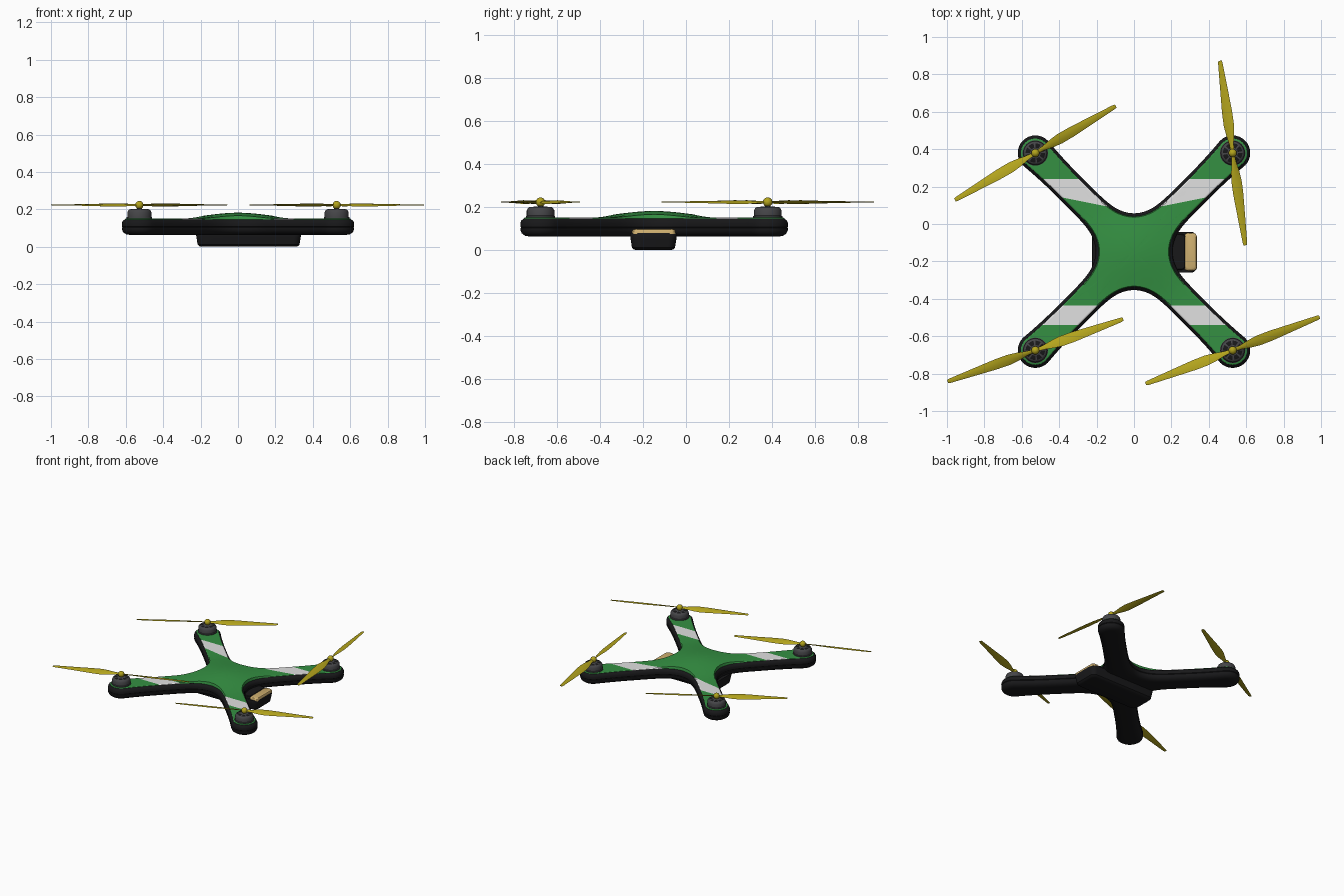
import bpy, bmesh, math
from mathutils import Matrix, Vector

if "Cube" in bpy.data.objects:
    bpy.data.objects.remove(bpy.data.objects["Cube"])

CY = -0.148          # body centre in y
REACH = 0.746        # centre to motor along an arm


def mat(name, c):
    m = bpy.data.materials.new(name)
    m.diffuse_color = (*c, 1)
    m.use_nodes = True
    m.node_tree.nodes["Principled BSDF"].inputs["Base Color"].default_value = m.diffuse_color
    return m


GREEN = mat("shell_green", (0.035, 0.28, 0.055))
WHITE = mat("stripe_white", (0.75, 0.75, 0.75))
BLACK = mat("frame_black", (0.009, 0.009, 0.010))
GREY = mat("motor_grey", (0.06, 0.06, 0.065))
YELLOW = mat("propeller_yellow", (0.45, 0.37, 0.012))
TAN = mat("battery_tan", (0.62, 0.43, 0.16))


def finish(name, bm, mats, angle=35):
    bmesh.ops.remove_doubles(bm, verts=bm.verts, dist=1e-6)
    bmesh.ops.recalc_face_normals(bm, faces=bm.faces)
    me = bpy.data.meshes.new(name)
    bm.to_mesh(me)
    bm.free()
    for m in mats:
        me.materials.append(m)
    me.shade_smooth()
    me.set_sharp_from_angle(angle=math.radians(angle))
    ob = bpy.data.objects.new(name, me)
    bpy.context.collection.objects.link(ob)
    return ob


def loft(bm, loops, cap_start=True, cap_end=True):
    """Bridge closed loops of points; returns the side faces row by row."""
    rows = [[bm.verts.new(p) for p in lp] for lp in loops]
    n = len(rows[0])
    sides = []
    for a, b in zip(rows, rows[1:]):
        sides.append([bm.faces.new((a[i], a[(i + 1) % n], b[(i + 1) % n], b[i]))
                      for i in range(n)])
    if cap_start:
        bm.faces.new(rows[0][::-1])
    if cap_end:
        bm.faces.new(rows[-1])
    return sides


def half_width(u):
    if u < 0.5:
        return 0.083 + 0.062 * ((0.5 - u) / 0.355) ** 5.5
    return 0.083 + 0.011 * ((u - 0.5) / 0.246) ** 2


def body_outline():
    """Four-armed outline around the origin, counter-clockwise."""
    us = [0.145 + (REACH - 0.145) * (i / 22) ** 1.3 for i in range(23)]
    side = [(u, half_width(u)) for u in us]
    r = half_width(REACH)
    arc = [(REACH + r * math.cos(t), r * math.sin(t))
           for t in [math.pi * (i / 16 - 0.5) for i in range(1, 16)]]
    arm = [(u, -w) for u, w in side] + arc + [(u, w) for u, w in side[:0:-1]]
    pts = []
    for k in range(4):
        a = math.radians(45 + 90 * k)
        pts += [Vector((u * math.cos(a) - w * math.sin(a),
                        u * math.sin(a) + w * math.cos(a))) for u, w in arm]
    return pts


OUT = body_outline()


def inset(d):
    n, res = len(OUT), []
    for i, p in enumerate(OUT):
        t = (OUT[(i + 1) % n] - OUT[i - 1]).normalized()
        res.append(p + Vector((-t.y, t.x)) * d)
    return res


def ring(d, z):
    return [(p.x, p.y + CY, z) for p in inset(d)]


# Black lower frame with rounded edges and a seam around the side
bm = bmesh.new()
loft(bm, [ring(d, z) for d, z in
          [(0.045, 0.063), (0.022, 0.067), (0.007, 0.078), (0.001, 0.092), (0.001, 0.102),
           (0.004, 0.105), (0.001, 0.108), (0, 0.125), (0.005, 0.138), (0.016, 0.146),
           (0.022, 0.146)]])
finish("lower_frame", bm, [BLACK])

# Green domed upper shell with white stripes across the arms
bm = bmesh.new()


def dome(r):
    f = max(0.0, 1 - r / 0.36)
    return 0.151 + 0.031 * f * f * (3 - 2 * f)


base = inset(0.021)
loops = [ring(0.016, 0.143), ring(0.0165, 0.148)]
for i in range(16):
    s = 1 - i / 16
    loops.append([(p.x * s, p.y * s + CY, dome(p.length * s)) for p in base])
loft(bm, loops, cap_start=False)
SLOPE = 0.2
cuts = [((0, 0.24, 0), (0, 1, 0)), ((0, -0.435, 0), (0, 1, 0)), ((0, -0.54, 0), (0, 1, 0)),
        ((0, 0.065, 0), (-SLOPE, 1, 0)), ((0, 0.065, 0), (SLOPE, 1, 0))]
for co, no in cuts:
    bmesh.ops.bisect_plane(bm, geom=bm.verts[:] + bm.edges[:] + bm.faces[:],
                           plane_co=co, plane_no=Vector(no).normalized(), dist=1e-6)
for f in bm.faces:
    c = f.calc_center_median()
    back = c.y < 0.24 and c.y > 0.065 + SLOPE * abs(c.x) and abs(c.x) > 0.08
    front = -0.54 < c.y < -0.435
    f.material_index = 1 if back or front else 0
finish("upper_shell", bm, [GREEN, WHITE])


def rounded_rect(x0, x1, y0, y1, r, z):
    pts = []
    for k, (cx, cy) in enumerate([(x1 - r, y1 - r), (x0 + r, y1 - r),
                                  (x0 + r, y0 + r), (x1 - r, y0 + r)]):
        for i in range(6):
            a = math.pi / 2 * (k + i / 5)
            pts.append((cx + r * math.cos(a), cy + r * math.sin(a), z))
    return pts


def tray(name, box, r, profile, m):
    bm = bmesh.new()
    x0, x1, y0, y1 = box
    loft(bm, [rounded_rect(x0 + d, x1 - d, y0 + d, y1 - d, r, z) for d, z in profile])
    return finish(name, bm, [m])


# Battery bay under the body and the exposed battery end
tray("battery_bay", (-0.225, 0.338, -0.26, -0.042), 0.035,
     [(0.03, 0.0), (0.018, 0.003), (0.009, 0.012), (0.003, 0.05), (0, 0.07), (0.002, 0.08)],
     BLACK)
tray("battery_end", (0.27, 0.336, -0.25, -0.048), 0.02,
     [(0, 0.074), (0, 0.088), (0.004, 0.095), (0.011, 0.098)], TAN)
tray("battery_sleeve", (0.0, 0.275, -0.245, -0.053), 0.02,
     [(0, 0.074), (0, 0.094), (0.004, 0.098)], BLACK)


def lathe(bm, profile, n=32):
    return loft(bm, [[(r * math.cos(2 * math.pi * i / n), r * math.sin(2 * math.pi * i / n), z)
                      for i in range(n)] for r, z in profile])


def motor(name):
    bm = bmesh.new()
    rows = lathe(bm, [(0.068, 0.14), (0.068, 0.158), (0.064, 0.16), (0.064, 0.185),
                      (0.058, 0.196), (0.052, 0.2), (0.028, 0.202), (0.014, 0.203),
                      (0.01, 0.206), (0.01, 0.222)])
    for i, f in enumerate(rows[5]):      # vent slots between the spokes
        f.material_index = 1 if i % 4 else 0
    return finish(name, bm, [GREY, BLACK])


def propeller(name, spin):
    """Two twisted blades along x and a round hub; spin is the pitch sign."""
    bm = bmesh.new()
    stations = [(0.0, 0.018, 22), (0.05, 0.026, 22), (0.1, 0.046, 20), (0.15, 0.058, 18),
                (0.22, 0.056, 14), (0.32, 0.044, 11), (0.42, 0.032, 8), (0.485, 0.024, 7),
                (0.498, 0.018, 6)]
    for turn in (0, math.pi):
        rot = Matrix.Rotation(turn, 3, 'Z')
        loops = []
        for r, w, deg in stations:
            t = 0.0035 if r < 0.4 else 0.002
            a = math.radians(deg) * spin
            sec = [(-w / 2, 0), (-w / 5, -t * 0.6), (w / 5, -t * 0.6),
                   (w / 2, 0), (w / 5, t), (-w / 5, t)]
            loops.append([rot @ Vector((r, y * math.cos(a) - z * math.sin(a),
                                        y * math.sin(a) + z * math.cos(a))) for y, z in sec])
        loft(bm, loops)
    bmesh.ops.create_uvsphere(bm, u_segments=20, v_segments=12, radius=0.022)
    return finish(name, bm, [YELLOW], 40)


# One motor and propeller at each arm end
d = REACH / math.sqrt(2)
for tag, sx, sy, angle, spin in [("back_left", -1, 1, 30.3, 1), ("back_right", 1, 1, 97.8, -1),
                                 ("front_left", -1, -1, 19.6, -1), ("front_right", 1, -1, 21, 1)]:
    pos = (sx * d, CY + sy * d)
    motor(tag + "_motor").location = (*pos, 0)
    p = propeller(tag + "_propeller", spin)
    p.location = (*pos, 0.223)
    p.rotation_euler.z = math.radians(angle)
